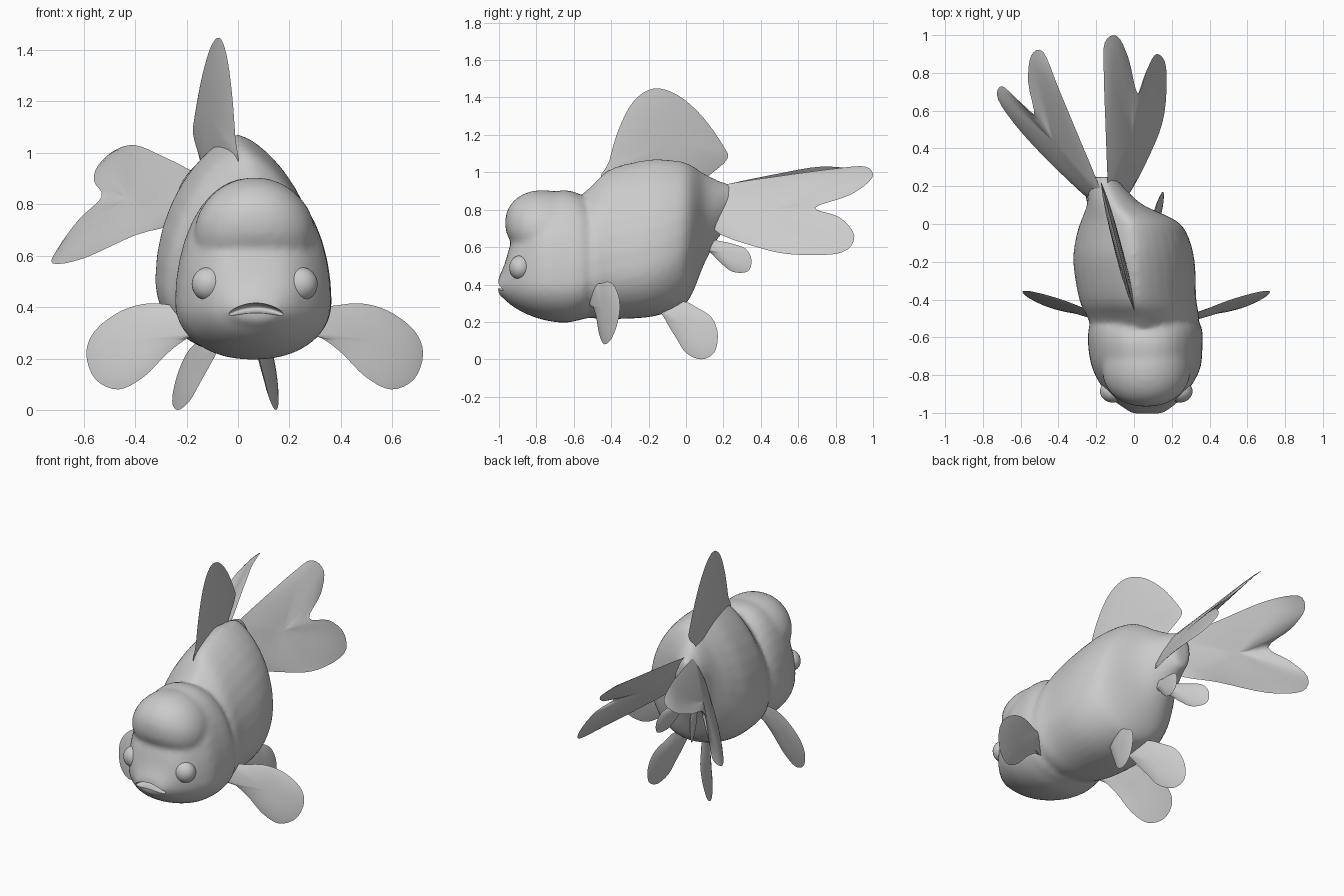
import bpy, bmesh, math
from mathutils import Vector

if "Cube" in bpy.data.objects:
    bpy.data.objects.remove(bpy.data.objects["Cube"])

grey = bpy.data.materials.new("soft grey")
grey.use_nodes = True
COLOUR = (0.6, 0.6, 0.6, 1)
grey.diffuse_color = COLOUR
grey.node_tree.nodes["Principled BSDF"].inputs["Base Color"].default_value = COLOUR
MID = 0.065  # centre line of the head


def smooth_shade(ob):
    bpy.ops.object.select_all(action="DESELECT")
    ob.select_set(True)
    bpy.context.view_layer.objects.active = ob
    bpy.ops.object.shade_smooth_by_angle(angle=math.radians(50))


def finish(name, bm):
    bmesh.ops.recalc_face_normals(bm, faces=bm.faces)
    mesh = bpy.data.meshes.new(name)
    bm.to_mesh(mesh)
    bm.free()
    mesh.materials.append(grey)
    ob = bpy.data.objects.new(name, mesh)
    bpy.context.collection.objects.link(ob)
    smooth_shade(ob)
    return ob


def spline(points, steps, closed):
    """Catmull-Rom curve through points of any dimension."""
    n, out = len(points), []
    pick = (lambda i: points[i % n]) if closed else (lambda i: points[min(max(i, 0), n - 1)])
    for i in range(n if closed else n - 1):
        a, b, c, d = (Vector(pick(i + k)) for k in (-1, 0, 1, 2))
        for s in range(steps):
            t = s / steps
            out.append(b + (c - a) * (t / 2) + (a * 2 - b * 5 + c * 4 - d) * (t * t / 2)
                       + (b * 3 - a - c * 3 + d) * (t ** 3 / 2))
    return out if closed else out + [Vector(points[-1])]


def loft(name, rows, top_power, sides=36):
    """Egg-shaped sections: y, centre x, half width, bottom z, widest z, top z."""
    bm, rings = bmesh.new(), []
    for y, cx, hw, zb, zm, zt in spline(rows, 4, False):
        ring = []
        for k in range(sides):
            a = 2 * math.pi * k / sides
            s = math.sin(a)
            c = math.copysign(abs(math.cos(a)) ** (top_power if s > 0 else 0.92), math.cos(a))
            z = zm + s * ((zt - zm) if s > 0 else (zm - zb))
            ring.append(bm.verts.new((cx + hw * c, y, z)))
        rings.append(ring)
    for r, q in zip(rings, rings[1:]):
        for k in range(sides):
            j = (k + 1) % sides
            bm.faces.new((r[k], r[j], q[j], q[k]))
    bm.faces.new(rings[0])
    bm.faces.new(rings[-1])
    return finish(name, bm)


def ellipsoid(name, centre, radii, bend=0.0, power=1.0):
    """Ellipsoid that can sag at its sides; power below 1 makes it boxier."""
    bm = bmesh.new()
    bmesh.ops.create_uvsphere(bm, u_segments=32, v_segments=18, radius=1)
    for v in bm.verts:
        v.co = Vector(math.copysign(abs(p) ** power, p) * r for p, r in zip(v.co, radii))
        v.co.z -= bend * v.co.x ** 2
        v.co += Vector(centre)
    return finish(name, bm)


def fin(name, outline, centre=None, thick=0.013):
    """Thin lens-shaped blade inside a smooth outline, thicker towards its root."""
    edge = spline(outline, 4, True)
    n = len(edge)
    root = (Vector(outline[0]) + Vector(outline[-1])) / 2
    centre = Vector(centre) if centre else sum(edge, Vector((0, 0, 0))) / n
    normal = sum(((edge[i] - centre).cross(edge[(i + 1) % n] - centre) for i in range(n)),
                 Vector((0, 0, 0))).normalized()
    bm = bmesh.new()
    rim = [bm.verts.new(p) for p in edge]
    inner = {}  # inner vertex -> half thickness

    def place(f, p):
        v = bm.verts.new(centre.lerp(p, f))
        inner[v] = thick * (1 - f ** 3) * (1 + math.exp(-(v.co - root).length / 0.12))
        return v

    for flip in (1, -1):
        prev = rim
        for f in (0.92, 0.75, 0.5, 0.25):
            ring = [place(f, p) for p in edge]
            for i in range(n):
                j = (i + 1) % n
                bm.faces.new((prev[i], prev[j], ring[j], ring[i])[::flip])
            prev = ring
        hub = place(0, centre)
        for i in range(n):
            bm.faces.new((prev[i], prev[(i + 1) % n], hub)[::flip])
    # relax the blade across its plane, so twisted outlines give a soft curve
    for _ in range(40):
        old = {v: v.co.copy() for v in inner}
        bmesh.ops.smooth_vert(bm, verts=list(inner), factor=0.5,
                              use_axis_x=True, use_axis_y=True, use_axis_z=True)
        for v, co in old.items():
            v.co = co + normal * (v.co - co).dot(normal)
    bm.normal_update()
    for v, t in inner.items():
        v.co += v.normal * t
    return finish(name, bm)


# Body with a ridged back, bending sideways towards the tail
body = loft("body", [
    (-0.62, 0.06, 0.25, 0.25, 0.45, 0.82), (-0.5, 0.05, 0.295, 0.22, 0.45, 0.935),
    (-0.4, 0.02, 0.31, 0.215, 0.47, 1.02), (-0.2, 0, 0.322, 0.225, 0.5, 1.07),
    (-0.06, -0.01, 0.295, 0.265, 0.56, 1.065), (0.02, -0.03, 0.25, 0.325, 0.63, 1.045),
    (0.1, -0.1, 0.15, 0.515, 0.75, 0.995), (0.18, -0.14, 0.1, 0.66, 0.81, 0.955),
    (0.25, -0.16, 0.06, 0.71, 0.83, 0.935)], 1.4)

# Head and swollen forehead
head = loft("head", [
    (-1.005, 0.07, 0.08, 0.35, 0.385, 0.43), (-0.97, 0.07, 0.13, 0.32, 0.4, 0.51),
    (-0.93, MID, 0.18, 0.285, 0.41, 0.64), (-0.86, MID, 0.237, 0.245, 0.41, 0.78),
    (-0.76, MID, 0.288, 0.21, 0.41, 0.88), (-0.65, 0.06, 0.303, 0.195, 0.41, 0.905),
    (-0.57, 0.06, 0.303, 0.21, 0.42, 0.885), (-0.53, 0.06, 0.288, 0.225, 0.43, 0.85),
    (-0.5, 0.06, 0.22, 0.32, 0.47, 0.76)], 0.88)
forehead = ellipsoid("forehead", (MID, -0.765, 0.73), (0.235, 0.203, 0.175), 0.8, 0.93)

# Fuse them into one soft skin, then open the down-turned mouth
bpy.ops.object.select_all(action="DESELECT")
for part in (body, head, forehead):
    part.select_set(True)
bpy.context.view_layer.objects.active = body
bpy.ops.object.join()
fuse = body.modifiers.new("fuse", "REMESH")
fuse.mode, fuse.voxel_size = "VOXEL", 0.016
soften = body.modifiers.new("soften", "SMOOTH")
soften.factor, soften.iterations = 0.5, 8
cutter = ellipsoid("mouth_cutter", (0.07, -1.0, 0.397), (0.115, 0.055, 0.019), bend=2.2)
cut = body.modifiers.new("mouth", "BOOLEAN")
cut.object, cut.operation, cut.solver = cutter, "DIFFERENCE", "EXACT"
bpy.context.view_layer.objects.active = body
for step in (fuse, soften, cut):
    bpy.ops.object.modifier_apply(modifier=step.name)
bpy.data.objects.remove(cutter)
smooth_shade(body)

# Dorsal fin, angled along the bent back
dorsal = [(-0.43, 0.94), (-0.41, 1.06), (-0.36, 1.23), (-0.28, 1.38), (-0.17, 1.448),
          (-0.04, 1.41), (0.09, 1.295), (0.2, 1.14), (0.22, 1.07), (0.12, 0.98), (0.02, 0.9)]
fin("dorsal_fin", [(-0.26 * (y + 0.45), y, z) for y, z in dorsal], thick=0.018)

# Bulging eyes and pectoral fins, mirrored about the head's centre line
pectoral = [(0.2, 0.4), (0.3, 0.405), (0.41, 0.415), (0.52, 0.385), (0.62, 0.31), (0.655, 0.22),
            (0.62, 0.12), (0.53, 0.08), (0.43, 0.13), (0.34, 0.22), (0.26, 0.28), (0.2, 0.3)]
for side, label in ((1, "left"), (-1, "right")):
    ellipsoid(label + "_eye", (MID + side * 0.178, -0.885, 0.49), (0.067, 0.06, 0.066))
    fin(label + "_pectoral_fin", [(MID + side * d, -0.5 + 0.38 * (d - 0.27) + 0.2 * (z - 0.25), z)
                                  for d, z in pectoral], (MID + side * 0.47, -0.43, 0.27))

# Pelvic and anal fins: start x, then sideways lean with y and with depth
pelvic = [(-0.13, 0.27), (-0.11, 0.21), (-0.05, 0.11), (0.0, 0.035), (0.08, 0.0),
          (0.15, 0.035), (0.17, 0.13), (0.14, 0.22), (0.07, 0.27), (-0.02, 0.31)]
anal = [(0.06, 0.6), (0.13, 0.57), (0.18, 0.52), (0.25, 0.468), (0.33, 0.47),
        (0.35, 0.53), (0.32, 0.59), (0.24, 0.62), (0.15, 0.64), (0.08, 0.67)]
for name, shape, x, lean, splay in (
        ("left_pelvic_fin", pelvic, 0.08, 0.22, 0.12), ("right_pelvic_fin", pelvic, -0.09, -0.45, -0.28),
        ("left_anal_fin", anal, -0.08, 0.2, 0.1), ("right_anal_fin", anal, -0.16, -0.5, -0.1)):
    y0, z0 = shape[1]
    fin(name, [(x + lean * (y - y0) + splay * (z0 - z), y, z) for y, z in shape])

# Forked double tail
fin("right_tail_fin", [
    (-0.16, 0.12, 0.9), (-0.2, 0.24, 0.94), (-0.3, 0.48, 0.99), (-0.4, 0.72, 1.03),
    (-0.48, 0.91, 1.01), (-0.545, 0.89, 0.95), (-0.56, 0.75, 0.89), (-0.53, 0.58, 0.83),
    (-0.62, 0.66, 0.74), (-0.7, 0.73, 0.63), (-0.72, 0.66, 0.57), (-0.6, 0.49, 0.59),
    (-0.4, 0.28, 0.68), (-0.22, 0.12, 0.74)], centre=(-0.425, 0.43, 0.82))
fin("left_tail_fin", [
    (-0.13, 0.12, 0.9), (-0.14, 0.24, 0.94), (-0.15, 0.5, 0.98), (-0.16, 0.8, 1.02),
    (-0.155, 0.96, 1.03), (-0.09, 0.995, 0.97), (-0.03, 0.88, 0.88), (0.02, 0.69, 0.81),
    (0.07, 0.82, 0.76), (0.12, 0.9, 0.66), (0.17, 0.83, 0.57), (0.16, 0.58, 0.56),
    (0.09, 0.38, 0.6), (-0.04, 0.14, 0.7)], centre=(-0.015, 0.46, 0.8))
